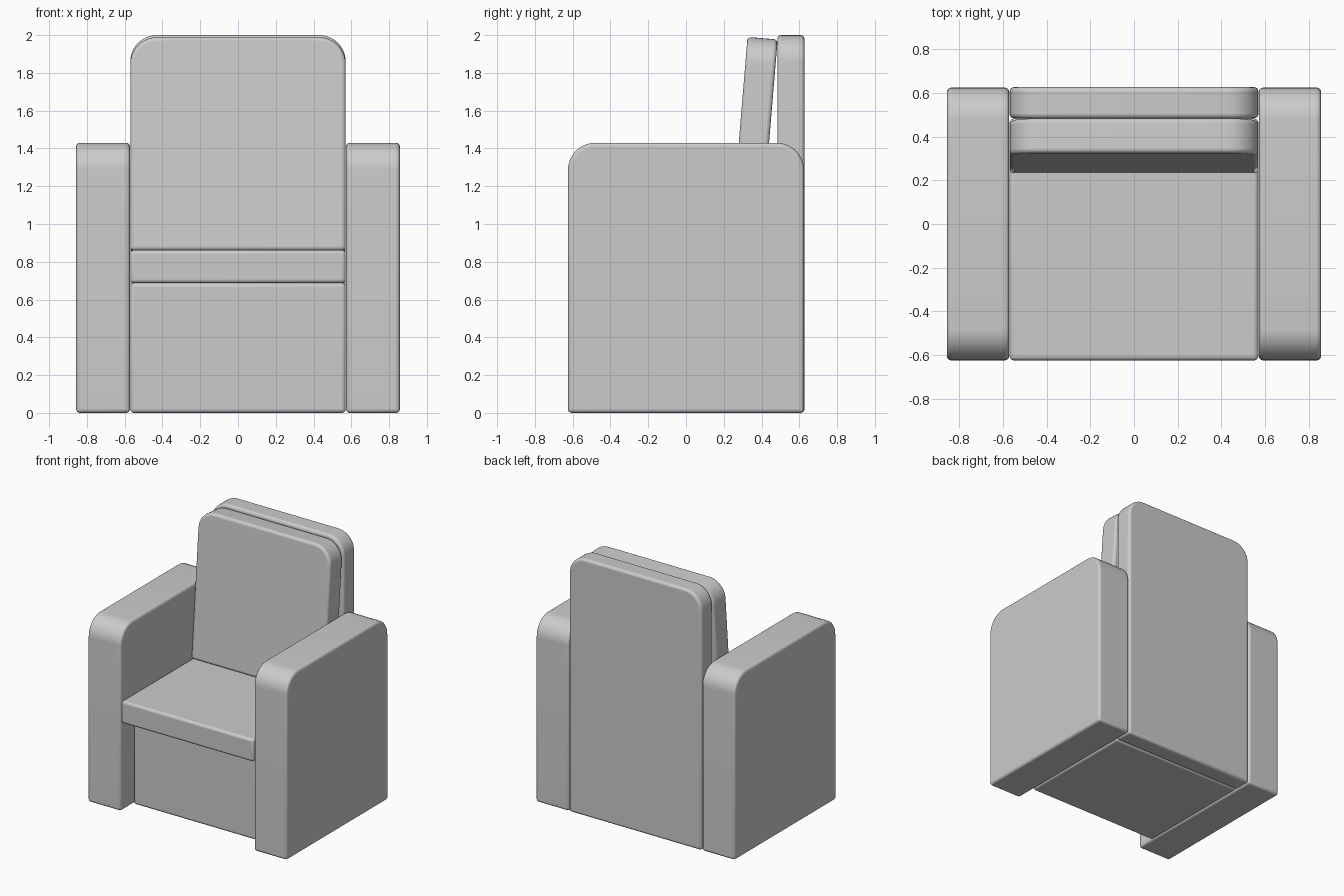
import bpy, bmesh, math
from mathutils import Vector, Matrix

if "Cube" in bpy.data.objects:
    bpy.data.objects.remove(bpy.data.objects["Cube"])


def rounded_profile(a0, a1, b0, b1, r=0.0, n=10):
    """Rectangle outline whose two upper corners are rounded."""
    pts = [(a0, b0), (a1, b0)]
    if r == 0:
        return pts + [(a1, b1), (a0, b1)]
    for cx, start in ((a1 - r, 0), (a0 + r, 90)):
        for i in range(n + 1):
            t = math.radians(start + 90 * i / n)
            pts.append((cx + r * math.cos(t), b1 - r + r * math.sin(t)))
    return pts


def slab(name, profile, axis, lo, hi, bevel=0.02):
    """Extrude a profile along x or y and soften its edges."""
    def place(p, d):
        return (d, p[0], p[1]) if axis == 'x' else (p[0], d, p[1])
    bm = bmesh.new()
    face = bm.faces.new([bm.verts.new(place(p, lo)) for p in profile])
    ext = bmesh.ops.extrude_face_region(bm, geom=[face])
    moved = [v for v in ext['geom'] if isinstance(v, bmesh.types.BMVert)]
    bmesh.ops.translate(bm, verts=moved,
                        vec=Vector(place((0, 0), hi - lo)))
    bmesh.ops.recalc_face_normals(bm, faces=bm.faces)
    mesh = bpy.data.meshes.new(name)
    bm.to_mesh(mesh)
    bm.free()
    ob = bpy.data.objects.new(name, mesh)
    bpy.context.collection.objects.link(ob)
    mod = ob.modifiers.new("soft_edges", 'BEVEL')
    mod.width = bevel
    mod.segments = 4
    mod.limit_method = 'ANGLE'
    mod.angle_limit = math.radians(40)
    bpy.ops.object.select_all(action='DESELECT')
    ob.select_set(True)
    bpy.context.view_layer.objects.active = ob
    bpy.ops.object.shade_smooth_by_angle(angle=math.radians(40))
    # keep the bevel before the smoothing
    return ob


W = 0.57  # half width between the arms

# Arms
arm_profile = rounded_profile(-0.625, 0.625, 0, 1.43, 0.145)
slab("left_arm", arm_profile, 'x', -0.857, -0.572)
slab("right_arm", arm_profile, 'x', 0.572, 0.857)

# Base, set back under the seat
slab("base", rounded_profile(-W, W, 0, 0.687), 'y', -0.475, 0.483)

# Seat cushion
slab("seat_cushion", rounded_profile(-W, W, 0.687, 0.862), 'y', -0.625, 0.483)

# Back panel, full height
slab("back_panel", rounded_profile(-W, W, 0, 2.0, 0.14), 'y', 0.484, 0.627)

# Back cushion, leaning back from its lower front edge
cushion = slab("back_cushion", rounded_profile(-W, W, 0, 1.133, 0.14), 'y', 0, 0.16)
cushion.data.transform(Matrix.Translation((0, 0.232, 0.861))
                       @ Matrix.Rotation(math.radians(-4.75), 4, 'X'))
